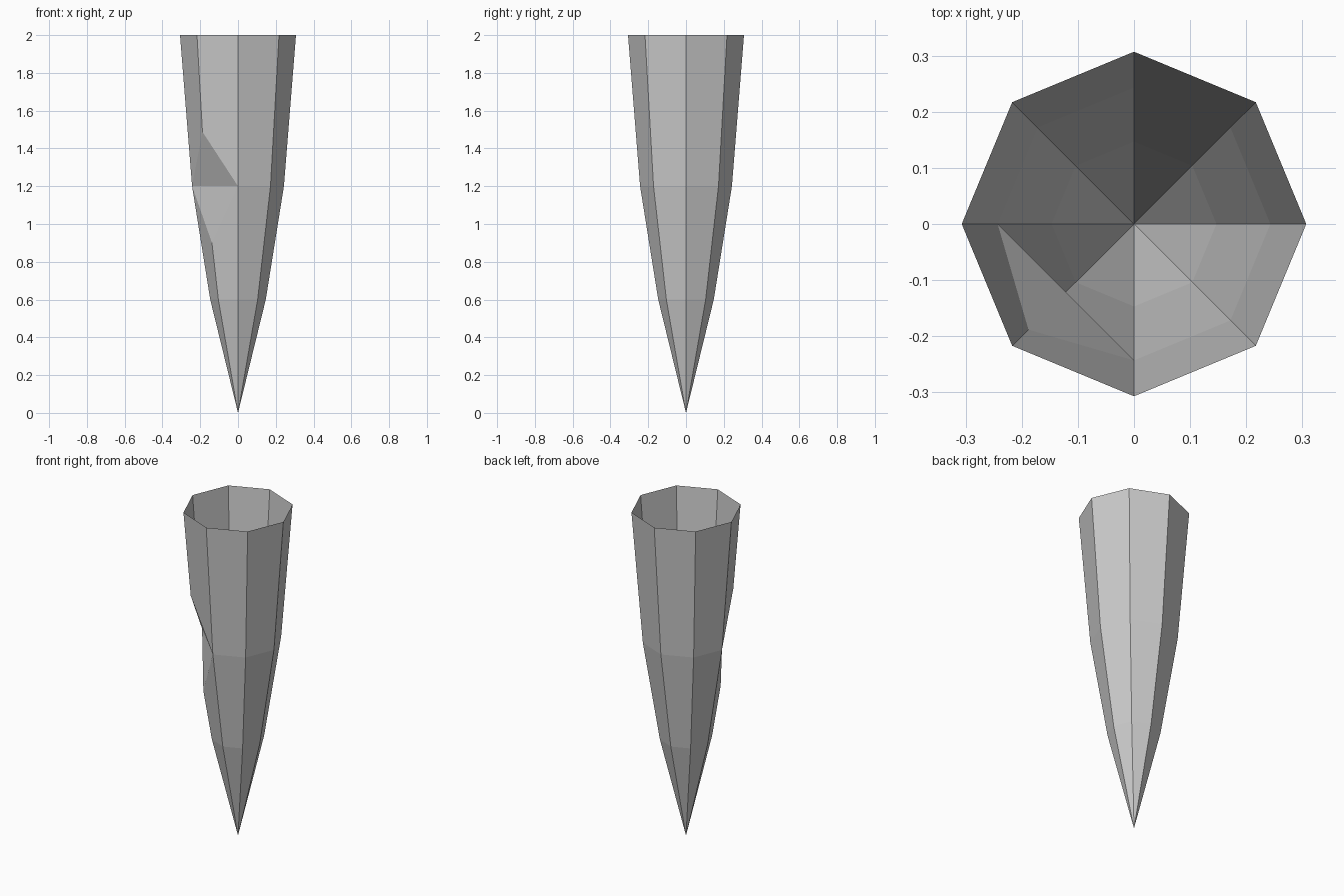
import bpy, bmesh
from math import cos, sin, pi

if "Cube" in bpy.data.objects:
    bpy.data.objects.remove(bpy.data.objects["Cube"])

SIDES = 8
PROFILE = [(0.147, 0.6), (0.243, 1.2), (0.307, 2.0)]  # radius, height

bm = bmesh.new()

# Octagonal open-topped spike
tip = bm.verts.new((0, 0, 0))
rings = [[bm.verts.new((r * cos(2 * pi * i / SIDES), r * sin(2 * pi * i / SIDES), z))
          for i in range(SIDES)] for r, z in PROFILE]
for i in range(SIDES):
    j = (i + 1) % SIDES
    bm.faces.new((tip, rings[0][j], rings[0][i]))
    for low, high in zip(rings, rings[1:]):
        bm.faces.new((low[i], low[j], high[j], high[i]))

# V-shaped notch in the front-left corner
corner, left, front = rings[1][5], rings[1][4], rings[1][6]


def point_on_edge(other, factor):
    edge = bm.edges.get((corner, other))
    return bmesh.utils.edge_split(edge, corner, factor)[1]


upper = point_on_edge(rings[2][5], 0.36)
lower = point_on_edge(rings[0][5], 0.5)
for end in (upper, lower):
    for side in (left, front):
        face = next(f for f in end.link_faces if side in f.verts)
        bmesh.utils.face_split(face, end, side)
bmesh.ops.delete(bm, geom=[corner], context='VERTS')
bm.faces.new((left, front, upper))
bm.faces.new((left, lower, front))

bmesh.ops.recalc_face_normals(bm, faces=bm.faces[:])
mesh = bpy.data.meshes.new("notched_spike")
bm.to_mesh(mesh)
bm.free()
spike = bpy.data.objects.new("notched_spike", mesh)
bpy.context.collection.objects.link(spike)
